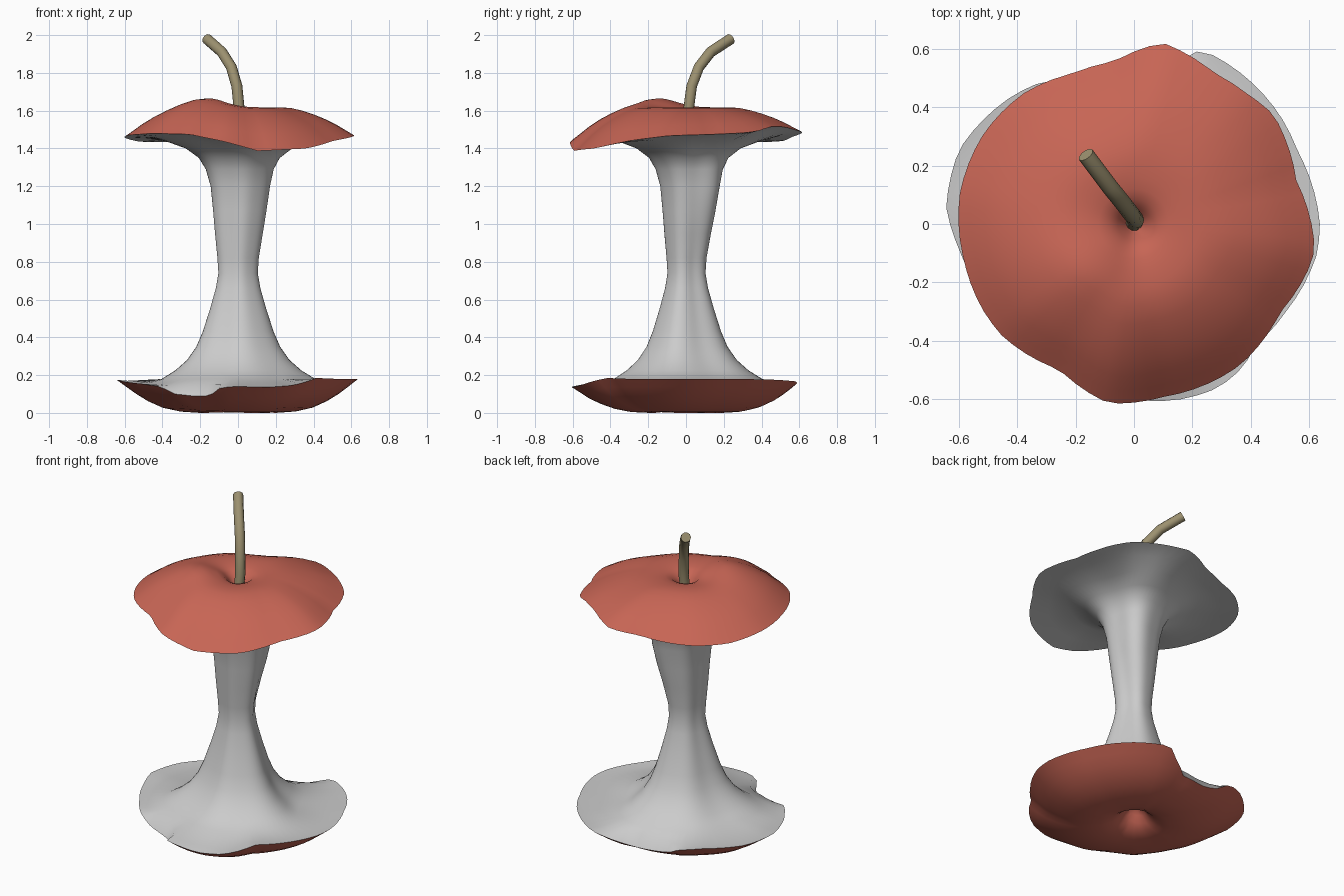
import bpy, bmesh, math
from math import cos, sin, radians

if "Cube" in bpy.data.objects:
    bpy.data.objects.remove(bpy.data.objects["Cube"])

SEGS = 72

# Bitten edges: angle in degrees, radius, height
TOP_RIM = [(15, .575, 1.475), (30, .595, 1.482), (38, .607, 1.49), (49, .59, 1.515),
           (62, .585, 1.515), (81, .628, 1.485), (97, .56, 1.46), (112, .556, 1.44),
           (130, .585, 1.435), (149, .60, 1.435), (170, .605, 1.455), (192, .595, 1.47),
           (209, .595, 1.475), (220, .592, 1.48), (243, .56, 1.475), (262, .62, 1.44),
           (280, .60, 1.387), (307, .604, 1.40), (329, .585, 1.44), (346, .618, 1.46),
           (352, .625, 1.468)]
LOW_RIM = [(0, .636, .18), (24, .613, .18), (36, .622, .178), (50, .63, .175),
           (69, .64, .165), (74, .58, .13), (85, .49, .085), (103, .48, .085),
           (114, .51, .10), (121, .575, .15), (134, .605, .17), (157, .65, .17),
           (175, .645, .175), (188, .605, .165), (205, .57, .155), (222, .555, .14),
           (230, .52, .10), (243, .49, .088), (253, .50, .09), (261, .58, .135),
           (270, .60, .14), (284, .62, .135), (297, .63, .145), (308, .615, .17),
           (314, .587, .185), (330, .60, .18), (351, .635, .18)]


def lerp_table(table, x):
    for a, b in zip(table, table[1:]):
        if a[0] <= x <= b[0]:
            k = (x - a[0]) / (b[0] - a[0])
            return [p + (q - p) * k for p, q in zip(a[1:], b[1:])]
    return list(table[-1][1:])


def rim(table, deg):
    first, last = table[0], table[-1]
    wrapped = [(last[0] - 360,) + last[1:]] + table + [(first[0] + 360,) + first[1:]]
    return lerp_table(wrapped, deg)


def material(name, color):
    m = bpy.data.materials.new(name)
    m.diffuse_color = (*color, 1)
    m.use_nodes = True
    m.node_tree.nodes["Principled BSDF"].inputs["Base Color"].default_value = m.diffuse_color
    return m


def ring_surface(name, count, point, mat=None):
    """Skin rings of vertices; point(i, degrees) returns x, y, z."""
    bm = bmesh.new()
    rings = [[bm.verts.new(point(i, 360 * j / SEGS)) for j in range(SEGS)]
             for i in range(count)]
    for lo, hi in zip(rings, rings[1:]):
        for j in range(SEGS):
            k = (j + 1) % SEGS
            bm.faces.new((lo[j], lo[k], hi[k], hi[j]))
    bmesh.ops.remove_doubles(bm, verts=bm.verts, dist=1e-5)
    me = bpy.data.meshes.new(name)
    bm.to_mesh(me)
    bm.free()
    ob = bpy.data.objects.new(name, me)
    bpy.context.collection.objects.link(ob)
    if mat:
        me.materials.append(mat)
    bpy.context.view_layer.objects.active = ob
    ob.select_set(True)
    bpy.ops.object.shade_smooth_by_angle(angle=radians(45))
    ob.select_set(False)
    return ob


def polar(r, deg, z, cx=0, cy=0):
    a = radians(deg)
    return (cx + r * cos(a), cy + r * sin(a), z)


red = material("skin_red", (0.57, 0.13, 0.09))
brown = material("stem_brown", (0.33, 0.28, 0.16))

# Upper skin cap: shoulder blend from rim to crest, then stem hollow
SHOULDER = [(1, 0), (.93, .17), (.85, .37), (.76, .56), (.66, .73), (.56, .87), (.46, .97), (.36, 1)]
HOLLOW = [(.16, -.004), (.12, -.01), (.085, -.022), (.055, -.05), (.03, -.09), (.012, -.12), (0, -.125)]


def top_point(i, deg):
    R, Z = rim(TOP_RIM, deg)
    bump = .047 * max(0, cos(radians(deg - 222))) ** 4
    if i < len(SHOULDER):
        t, f = SHOULDER[i]
        return polar(R * t, deg, Z + (1.618 + bump - Z) * f)
    r, dz = HOLLOW[i - len(SHOULDER)]
    return polar(r, deg, 1.618 + bump * r / .21 + dz)


ring_surface("top_skin", len(SHOULDER) + len(HOLLOW), top_point, red)

# Lower skin bowl with a dimple, trimmed by the bitten rim
BOWL = [(0, .13), (.03, .122), (.06, .085), (.09, .045), (.13, .018), (.2, 0), (.3, .006),
        (.4, .028), (.5, .073), (.57, .123), (.66, .19)]
BOWL_T = [0, .05, .1, .15, .21, .32, .48, .62, .74, .84, .92, 1]


def bottom_point(i, deg):
    R, Z = rim(LOW_RIM, deg)
    t = BOWL_T[i]
    z = lerp_table(BOWL, R * t)[0] + (Z - lerp_table(BOWL, R)[0]) * t ** 4
    return polar(R * t, deg, max(z, 0))


ring_surface("bottom_skin", len(BOWL_T), bottom_point, red)

# Eaten flesh column flaring to both rims
COLUMN = [(.39, .18), (.32, .225), (.26, .28), (.213, .35), (.18, .43), (.143, .55),
          (.113, .66), (.1, .74), (.105, .82), (.121, .95), (.135, 1.07), (.15, 1.2),
          (.172, 1.29), (.205, 1.35), (.27, 1.40), (.37, 1.438)]


def flesh_point(i, deg):
    if i < 2:
        R, Z = rim(LOW_RIM, deg)
        return polar(R, deg, Z) if i == 0 else polar(R * .91, deg, max(Z - .005, .15))
    k = i - 2
    if k < len(COLUMN):
        r, z = COLUMN[k]
        a = radians(deg)
        up = max(0, 1 - abs(z - 1.17) / .33)
        ridge = .06 * cos(3 * (a + radians(32))) + .04 * cos(5 * a + 1)
        ridge += .25 * up * max(0, cos(a - radians(45))) ** 6
        return polar(r * (1 + ridge), deg, z, .012 * up, .012 * up)
    R, Z = rim(TOP_RIM, deg)
    if k == len(COLUMN):
        return polar(R * .82, deg, 1.45 + (Z - 1.45) * .6)
    return polar(R, deg, Z)


ring_surface("flesh_core", len(COLUMN) + 4, flesh_point)

# Bent stem
curve = bpy.data.curves.new("stem_path", 'CURVE')
curve.dimensions = '3D'
curve.bevel_depth = .029
curve.bevel_resolution = 3
curve.use_fill_caps = True
path = [(0, .005, 1.51), (.006, .014, 1.61), (-.006, .03, 1.73), (-.035, .068, 1.83),
        (-.085, .13, 1.91), (-.165, .237, 1.98)]
sp = curve.splines.new('POLY')
sp.points.add(len(path) - 1)
for p, co in zip(sp.points, path):
    p.co = (*co, 1)
tmp = bpy.data.objects.new("stem_path", curve)
bpy.context.collection.objects.link(tmp)
bpy.context.view_layer.objects.active = tmp
tmp.select_set(True)
bpy.ops.object.convert(target='MESH')
stem = bpy.context.view_layer.objects.active
stem.name = "stem"
stem.data.materials.clear()
stem.data.materials.append(brown)
bpy.ops.object.shade_smooth_by_angle(angle=radians(40))
